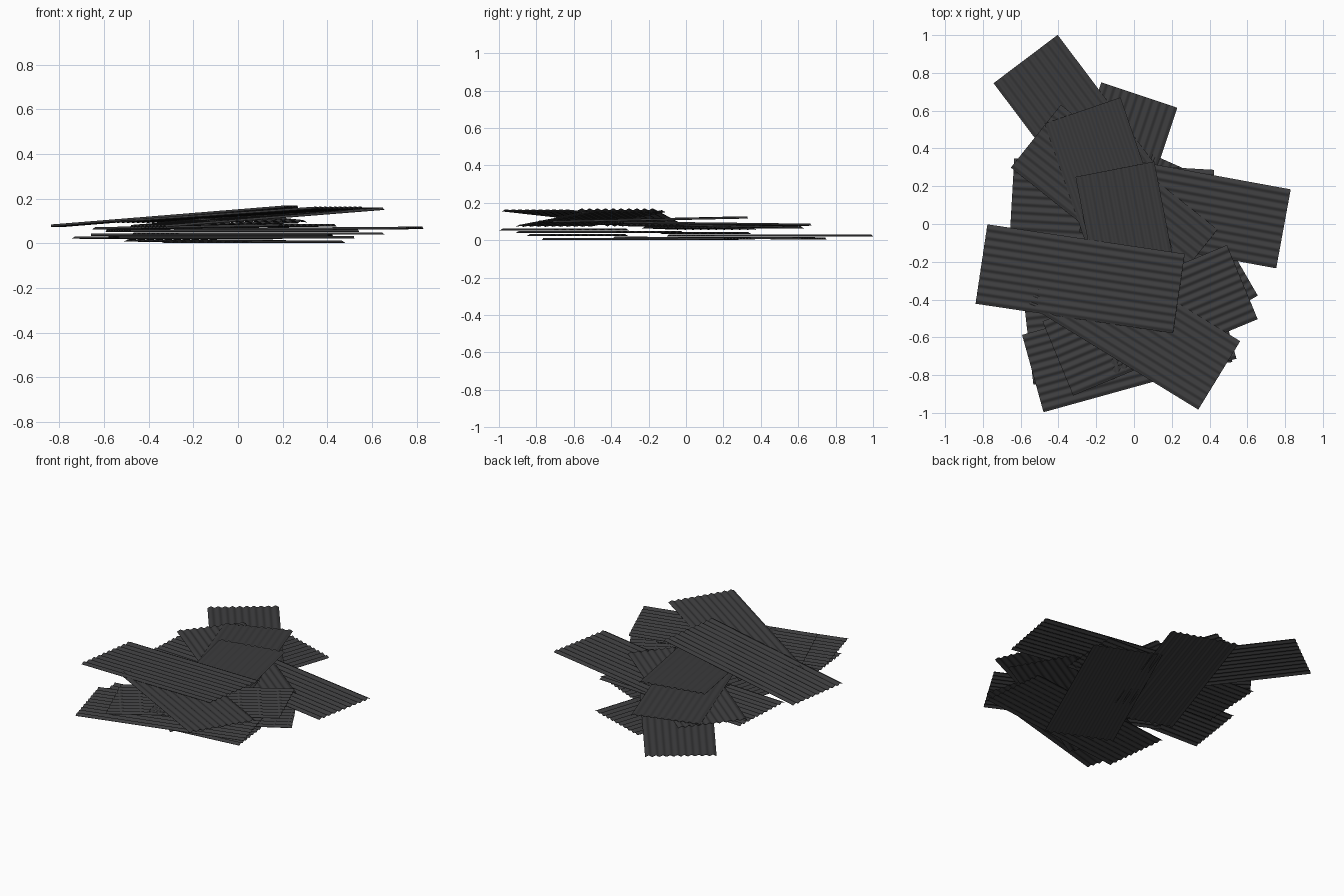
import bpy
import bmesh
import math

cube = bpy.data.objects.get("Cube")
if cube:
    bpy.data.objects.remove(cube, do_unlink=True)

LENGTH, WIDTH = 1.06, 0.425
RIDGES, STEPS = 10, 8
WAVE, THICK = 0.0045, 0.002

steel = bpy.data.materials.new("dark_grey_metal")
steel.use_nodes = True
grey = (0.045, 0.045, 0.047, 1)
steel.diffuse_color = grey
bsdf = next(n for n in steel.node_tree.nodes if n.type == "BSDF_PRINCIPLED")
bsdf.inputs["Base Color"].default_value = grey
bsdf.inputs["Roughness"].default_value = 0.7


def corrugated_mesh():
    """A wavy profile across the width, extruded along the length, with thickness."""
    bm = bmesh.new()
    count = RIDGES * STEPS
    profile = []
    for i in range(count + 1):
        t = i / count
        z = -WAVE * math.cos(2 * math.pi * RIDGES * t)
        profile.append(bm.verts.new((-LENGTH / 2, (t - 0.5) * WIDTH, z)))
    edges = [bm.edges.new(pair) for pair in zip(profile, profile[1:])]
    out = bmesh.ops.extrude_edge_only(bm, edges=edges)
    far = [v for v in out["geom"] if isinstance(v, bmesh.types.BMVert)]
    bmesh.ops.translate(bm, verts=far, vec=(LENGTH, 0, 0))
    bmesh.ops.recalc_face_normals(bm, faces=bm.faces)
    bmesh.ops.solidify(bm, geom=bm.faces[:], thickness=THICK)
    bmesh.ops.recalc_face_normals(bm, faces=bm.faces)
    mesh = bpy.data.meshes.new("corrugated_sheet")
    bm.to_mesh(mesh)
    bm.free()
    mesh.materials.append(steel)
    return mesh


sheet_mesh = corrugated_mesh()


def sheet(name, x, y, turn, z_start, z_end, roll=0):
    """Lay one sheet: turned in plan, sloping from its start end to its far end."""
    obj = bpy.data.objects.new(name, sheet_mesh)
    bpy.context.collection.objects.link(obj)
    obj.location = (x, y, (z_start + z_end) / 2)
    pitch = math.asin((z_end - z_start) / LENGTH)
    obj.rotation_euler = (math.radians(roll), -pitch, math.radians(turn))
    return obj


# Sheets lying on the ground
sheets = [
    sheet("ground_sheet_middle", 0.07, -0.2, 66, 0.007, 0.009),
    sheet("ground_sheet_back", -0.14, 0.18, 71.5, 0.014, 0.011),
    sheet("low_sheet_back", -0.255, 0.45, -53, 0.027, 0.027),
    sheet("low_sheet_front", -0.03, -0.58, 6.5, 0.029, 0.029),
    # Middle layer
    sheet("middle_sheet_left", -0.117, 0.105, -3.3, 0.04, 0.04),
    sheet("middle_sheet_right", 0.09, -0.46, 30, 0.045, 0.045),
    sheet("middle_sheet_front", -0.025, -0.65, 15.5, 0.058, 0.058),
    sheet("upper_sheet_right", 0.27, 0.07, -10.4, 0.062, 0.07),
    sheet("upper_sheet_left", -0.105, 0.135, -38.5, 0.068, 0.082),
    sheet("upper_sheet_back", -0.1, 0.1, -71, 0.08, 0.092, 1.2),
    # Leaning sheets on top
    sheet("leaning_sheet_low", 0.085, -0.51, 22.5, 0.078, 0.156),
    sheet("top_sheet_back", 0.0, -0.23, -79, 0.122, 0.1),
    sheet("leaning_sheet_front", 0.0, -0.525, -31.5, 0.098, 0.16),
    sheet("top_sheet_front", -0.285, -0.29, -8.5, 0.08, 0.165),
]

# Smooth waves with crisp cut edges
bpy.ops.object.select_all(action="DESELECT")
sheets[0].select_set(True)
bpy.context.view_layer.objects.active = sheets[0]
bpy.ops.object.shade_smooth_by_angle(angle=math.radians(50))
